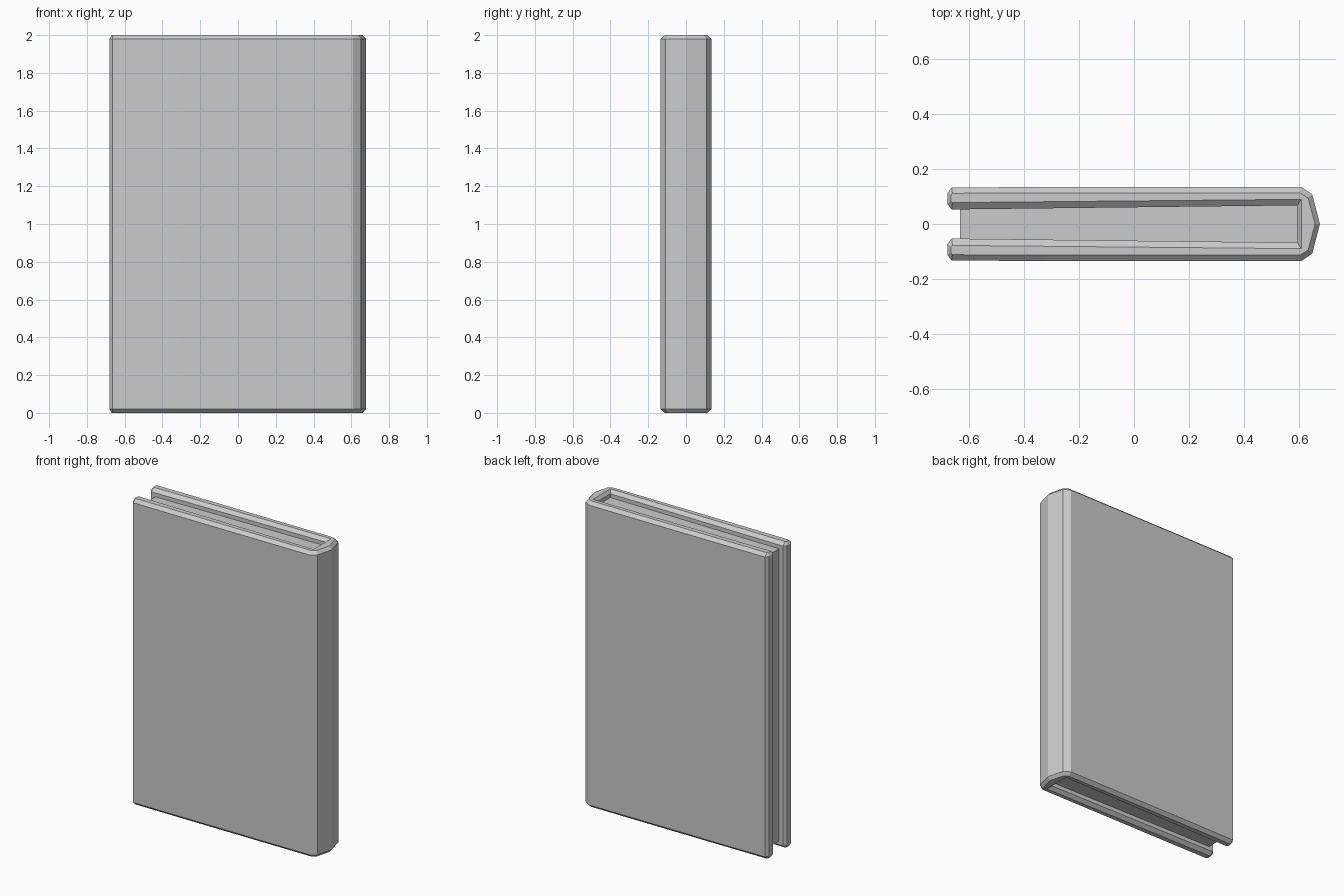
import bpy, bmesh

if "Cube" in bpy.data.objects:
    bpy.data.objects.remove(bpy.data.objects["Cube"])


def mirrored(half):
    # Complete a closed outline from its +y half (points on y = 0 are shared)
    return half + [(x, -y) for x, y in reversed(half) if y > 0]


def loft(name, layers):
    # Stack matching outlines at given heights and cap both ends
    bm = bmesh.new()
    rings = [[bm.verts.new((x, y, z)) for x, y in pts] for z, pts in layers]
    n = len(rings[0])
    for a, b in zip(rings, rings[1:]):
        for i in range(n):
            j = (i + 1) % n
            bm.faces.new((a[i], a[j], b[j], b[i]))
    bm.faces.new(rings[0][::-1])
    bm.faces.new(rings[-1])
    bmesh.ops.recalc_face_normals(bm, faces=bm.faces)
    mesh = bpy.data.meshes.new(name)
    bm.to_mesh(mesh)
    bm.free()
    obj = bpy.data.objects.new(name, mesh)
    bpy.context.collection.objects.link(obj)
    return obj


# Folded cover: full outline, and the inset outline at the chamfered ends
full = mirrored([(0.595, 0.068), (-0.665, 0.053), (-0.68, 0.073),
                 (-0.68, 0.113), (-0.665, 0.133), (-0.32, 0.135),
                 (0.61, 0.135), (0.65, 0.108), (0.678, 0)])
inset = mirrored([(0.61, 0.09), (-0.662, 0.078), (-0.668, 0.084),
                  (-0.668, 0.106), (-0.662, 0.112), (-0.32, 0.113),
                  (0.605, 0.113), (0.635, 0.095), (0.66, 0)])
loft("book_cover", [(0, inset), (0.02, full), (1.98, full), (2, inset)])

# Page block, recessed on its three open sides
pages = mirrored([(-0.635, 0.054), (0.596, 0.069)])
loft("page_block", [(0.045, pages), (1.955, pages)])
